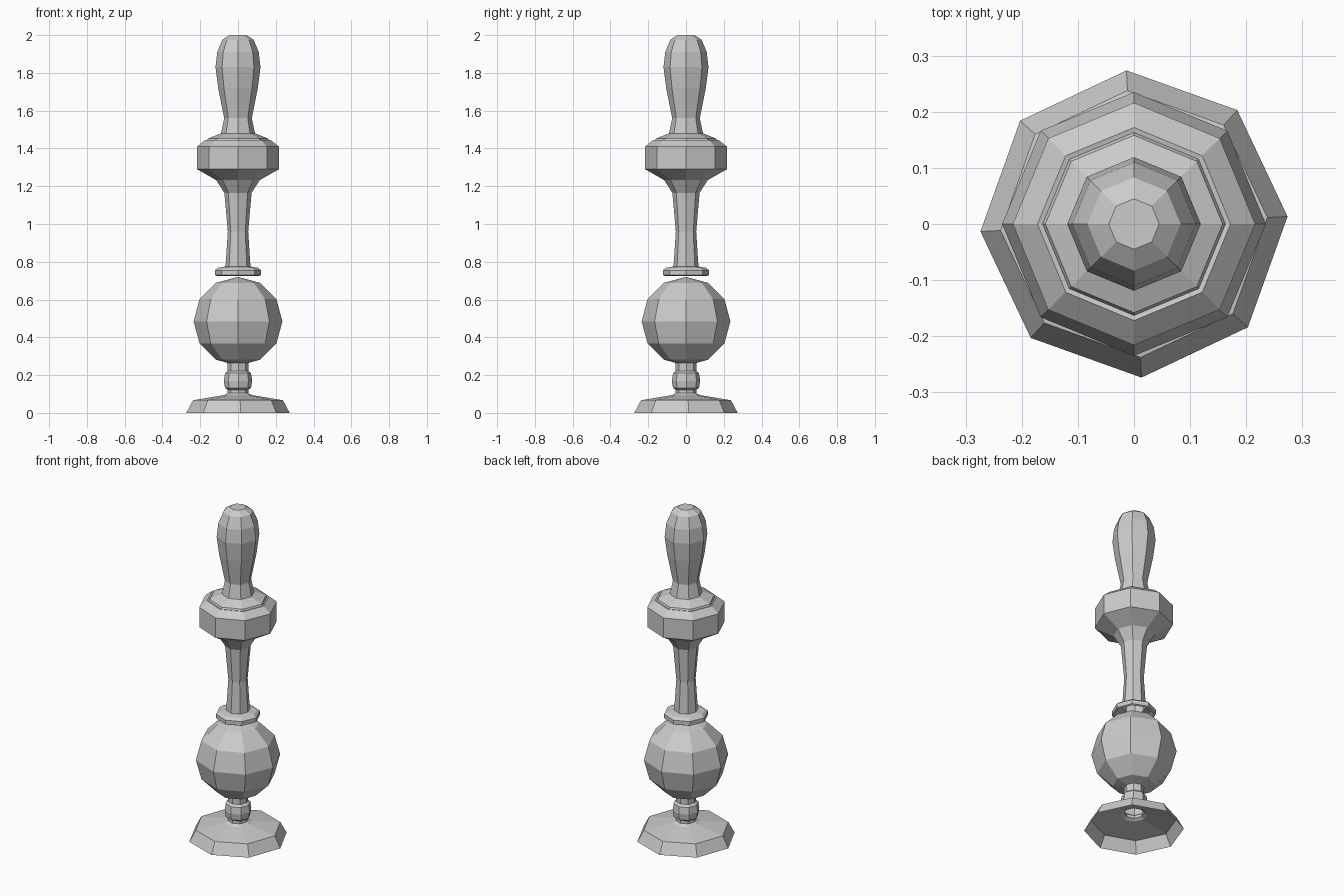
import bpy, bmesh, math

if "Cube" in bpy.data.objects:
    bpy.data.objects.remove(bpy.data.objects["Cube"])

SIDES = 8
grey = bpy.data.materials.new("plain grey")
grey.diffuse_color = (0.6, 0.6, 0.6, 1)
grey.use_nodes = True
grey.node_tree.nodes["Principled BSDF"].inputs["Base Color"].default_value = grey.diffuse_color


def add_object(name, bm):
    mesh = bpy.data.meshes.new(name)
    bm.to_mesh(mesh)
    bm.free()
    mesh.materials.append(grey)
    obj = bpy.data.objects.new(name, mesh)
    bpy.context.collection.objects.link(obj)
    return obj


def lathe(name, profile, turn=0.0, cap_top=False):
    """Turn a (radius, height) profile, listed bottom to top, around z."""
    bm = bmesh.new()
    rings = []
    for r, z in profile:
        angles = [turn + math.tau * i / SIDES for i in range(SIDES)]
        rings.append([bm.verts.new((r * math.cos(a), r * math.sin(a), z)) for a in angles])
    for low, high in zip(rings, rings[1:]):
        for i in range(SIDES):
            j = (i + 1) % SIDES
            bm.faces.new((low[i], low[j], high[j], high[i]))
    if cap_top:
        bm.faces.new(rings[-1])
    return add_object(name, bm)


# Hollow flared foot with a beaded stem, turned slightly
lathe("foot", [(0.274, 0), (0.238, 0.067), (0.075, 0.094), (0.055, 0.105),
               (0.055, 0.122), (0.069, 0.132), (0.075, 0.17), (0.069, 0.21),
               (0.055, 0.222), (0.055, 0.265)], turn=math.radians(2.8))

# Faceted ball
bm = bmesh.new()
bmesh.ops.create_uvsphere(bm, u_segments=SIDES, v_segments=6, radius=0.235)
ball = add_object("ball", bm)
ball.location.z = 0.485

# Collar, slender neck, wide drum and rounded handle
lathe("upper_body", [(0.112, 0.725), (0.122, 0.73), (0.122, 0.755), (0.105, 0.768),
                     (0.066, 0.775), (0.054, 0.96), (0.072, 1.165), (0.115, 1.232),
                     (0.216, 1.29), (0.216, 1.41), (0.172, 1.445), (0.163, 1.443),
                     (0.158, 1.453), (0.09, 1.48), (0.073, 1.56), (0.105, 1.72),
                     (0.119, 1.83), (0.11, 1.91), (0.083, 1.975), (0.045, 2.0)],
      cap_top=True)
